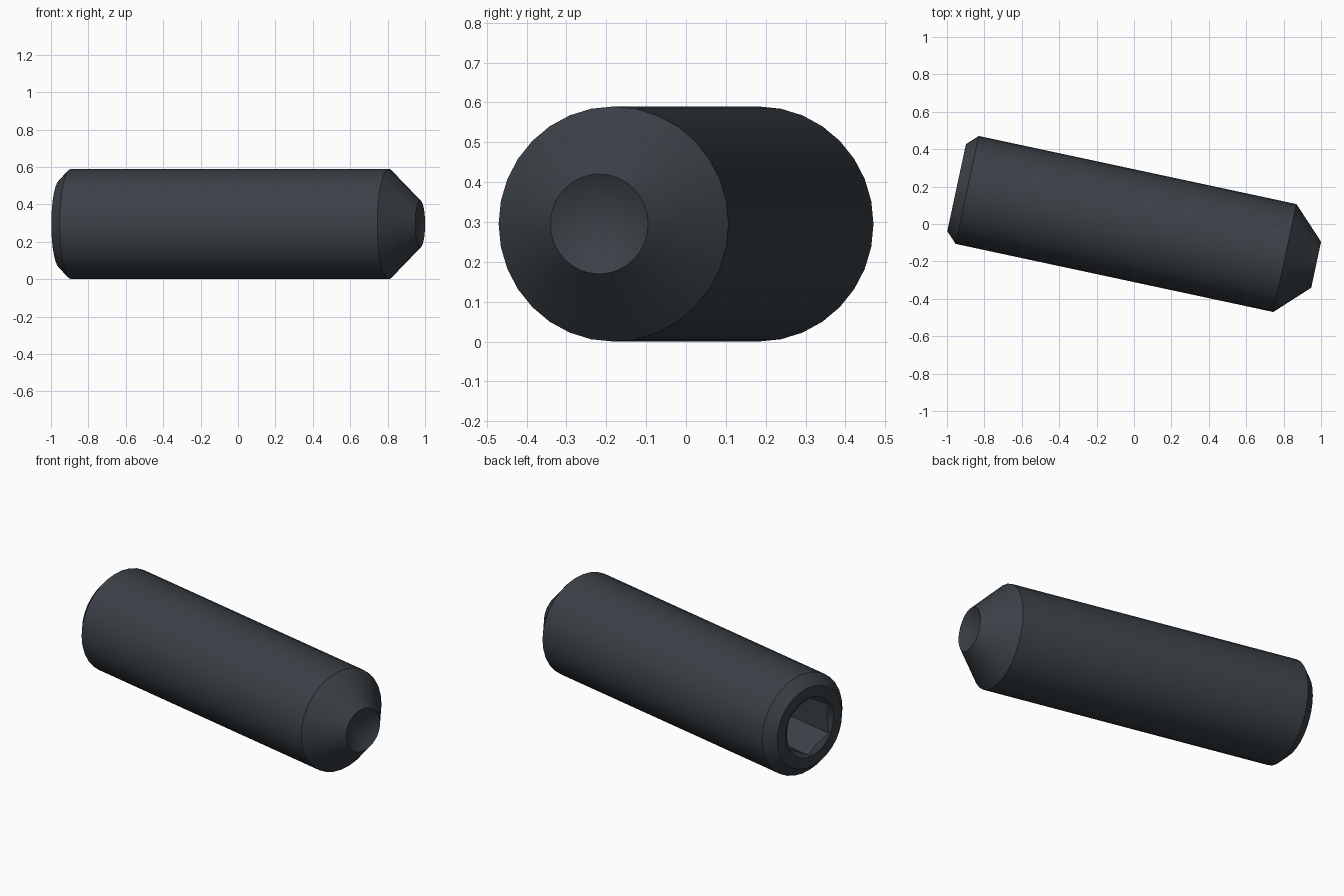
import bpy, bmesh
from math import cos, sin, pi, radians

if "Cube" in bpy.data.objects:
    bpy.data.objects.remove(bpy.data.objects["Cube"], do_unlink=True)

steel = bpy.data.materials.new("dark_slate_steel")
steel.use_nodes = True
colour = (0.042, 0.052, 0.062, 1)
steel.diffuse_color = colour
steel.node_tree.nodes["Principled BSDF"].inputs["Base Color"].default_value = colour


def lathe(name, profile, sides, start=0.0):
    """Closed solid turned around X from (x, radius) points; zero radius is a tip."""
    bm = bmesh.new()
    rings = []
    for x, r in profile:
        count = sides if r > 0 else 1
        angles = [start + 2 * pi * i / sides for i in range(count)]
        rings.append([bm.verts.new((x, r * cos(a), r * sin(a))) for a in angles])
    for a, b in zip(rings, rings[1:]):
        for i in range(sides):
            j = (i + 1) % sides
            if len(a) == 1:
                bm.faces.new((a[0], b[j], b[i]))
            elif len(b) == 1:
                bm.faces.new((a[i], a[j], b[0]))
            else:
                bm.faces.new((a[i], a[j], b[j], b[i]))
    for ring in (rings[0], rings[-1]):
        if len(ring) > 1:
            bm.faces.new(ring)
    bmesh.ops.recalc_face_normals(bm, faces=bm.faces)
    mesh = bpy.data.meshes.new(name)
    bm.to_mesh(mesh)
    bm.free()
    mesh.materials.append(steel)
    obj = bpy.data.objects.new(name, mesh)
    bpy.context.collection.objects.link(obj)
    return obj


# Turned body: chamfered drive end, long shank, conical point with a hollow cup
tail, cup = -0.97, 0.996
screw = lathe("set_screw", [
    (tail, 0.238), (-0.912, 0.295), (0.825, 0.295),
    (cup, 0.1255), (cup - 0.0725, 0)], 32)

# Hexagonal socket and its countersink in the drive end
cutters = [
    lathe("hex_socket_cutter", [(tail - 0.1, 0.17), (tail + 0.39, 0.17)], 6, pi / 2),
    lathe("countersink_cutter", [(tail - 0.02, 0.2045), (tail + 0.1235, 0)], 32),
]
bpy.ops.object.select_all(action="DESELECT")
bpy.context.view_layer.objects.active = screw
screw.select_set(True)
for cutter in cutters:
    cut = screw.modifiers.new("cut", "BOOLEAN")
    cut.operation = "DIFFERENCE"
    cut.solver = "EXACT"
    cut.object = cutter
    bpy.ops.object.modifier_apply(modifier=cut.name)
    bpy.data.objects.remove(cutter, do_unlink=True)

# Smooth shank with crisp shoulders, lying slightly turned
bpy.ops.object.shade_smooth_by_angle(angle=radians(25))
screw.rotation_euler.z = radians(-12.1)
screw.location = (0, -0.009, 0.295)
